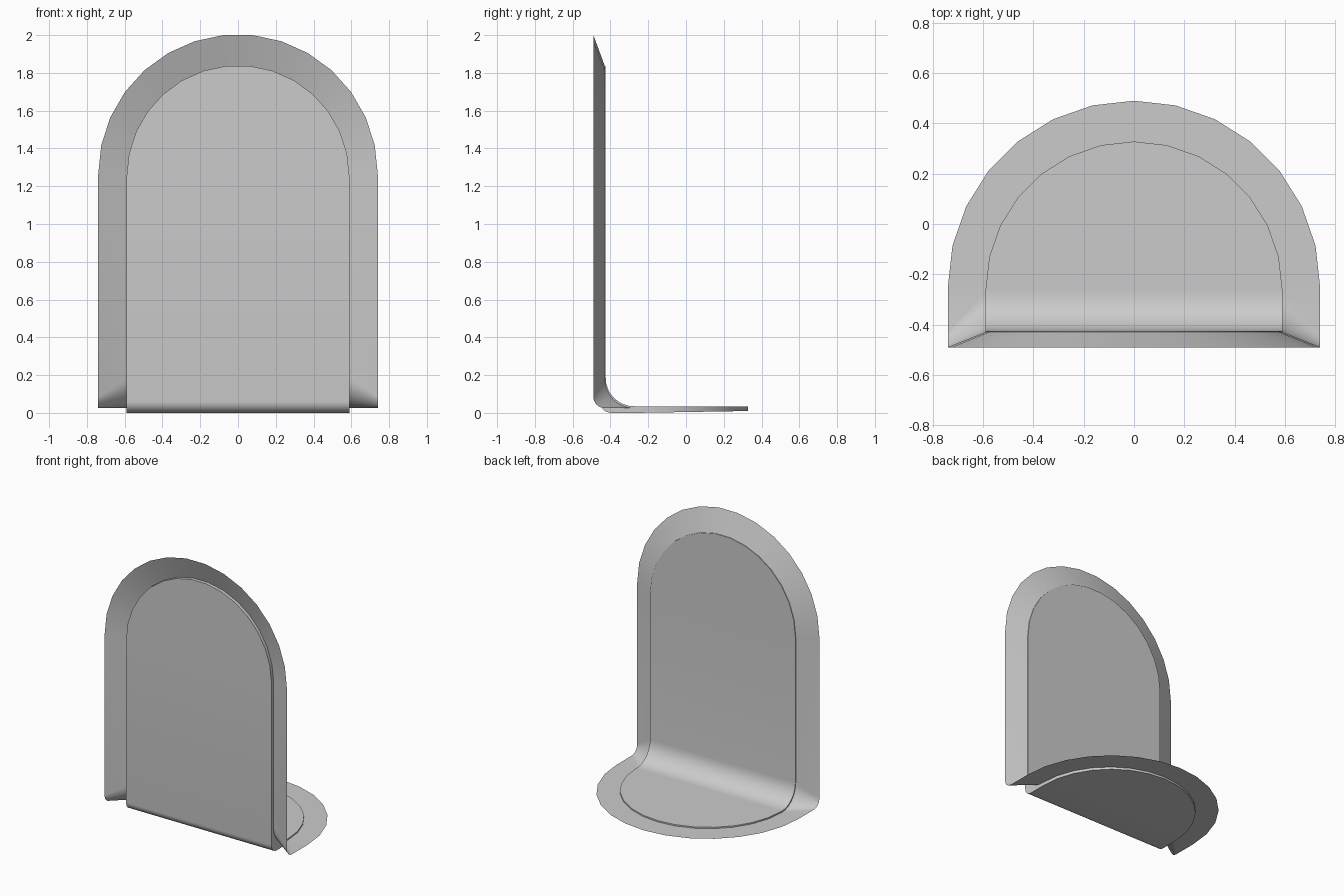
import bpy, bmesh
from math import sin, cos, radians

if "Cube" in bpy.data.objects:
    bpy.data.objects.remove(bpy.data.objects["Cube"], do_unlink=True)

grey = bpy.data.materials.new("light_grey")
grey.use_nodes = True
GREY = (0.6, 0.6, 0.6, 1)
grey.diffuse_color = GREY
grey.node_tree.nodes["Principled BSDF"].inputs["Base Color"].default_value = GREY

PANEL_R, RIM_R = 0.59, 0.74


def bend(cy, cz, r, a):
    """Point on the quarter bend between upright and base."""
    return cy - r * cos(a), cz - r * sin(a)


# Each station: half width and (y, z) of the two edges, from top of upright to tip of base
panel, rim = [], []

# Rounded top of the upright
for i in range(8):
    a = radians(84 - 12 * i)
    z = 1.25 + PANEL_R * sin(a)
    panel.append((PANEL_R * cos(a), (-0.425, z), PANEL_R * cos(a), (-0.455, z)))
    rim.append((PANEL_R * cos(a), (-0.43, z),
                RIM_R * cos(a), (-0.49, 1.264 + RIM_R * sin(a))))

# Bend into the base
for i in range(9):
    a = radians(90 * i / 8)
    panel.append((PANEL_R, bend(-0.275, 0.185, 0.15, a),
                  PANEL_R, bend(-0.395, 0.06, 0.06, a)))
    rim.append((PANEL_R, bend(-0.275, 0.18, 0.155, a),
                RIM_R, bend(-0.43, 0.085, 0.06, a)))

# Rounded base
for i in range(8):
    a = radians(90 * i / 7)
    y = -0.262 + PANEL_R * sin(a)
    w = PANEL_R * cos(a)
    panel.append((w, (y, 0.035), w, (y, 0.01 * sin(a))))
    rim.append((w, (y, 0.025), RIM_R * cos(a), (-0.25 + RIM_R * sin(a), 0.025)))


def build(name, stations, solid):
    """Loft the stations; a solid also gets its two broad faces."""
    bm = bmesh.new()
    rings = []
    for w1, p1, w2, p2 in stations:
        rings.append([bm.verts.new(co) for co in
                      ((-w1, *p1), (w1, *p1), (w2, *p2), (-w2, *p2))])
    # Side strips, plus broad faces for a solid
    spans = ((0, 1), (1, 2), (2, 3), (3, 0)) if solid else ((1, 2), (3, 0))
    for r, s in zip(rings, rings[1:]):
        for i, j in spans:
            bm.faces.new((r[i], r[j], s[j], s[i]))
    # Closing strip across the top
    bm.faces.new(reversed(rings[0]))
    bmesh.ops.remove_doubles(bm, verts=bm.verts, dist=0.0005)
    bmesh.ops.recalc_face_normals(bm, faces=bm.faces)
    mesh = bpy.data.meshes.new(name)
    bm.to_mesh(mesh)
    bm.free()
    mesh.materials.append(grey)
    obj = bpy.data.objects.new(name, mesh)
    bpy.context.collection.objects.link(obj)
    bpy.ops.object.select_all(action="DESELECT")
    obj.select_set(True)
    bpy.context.view_layer.objects.active = obj
    bpy.ops.object.shade_smooth_by_angle(angle=radians(35))


build("bent_panel", panel, True)
build("flared_rim", rim, False)
